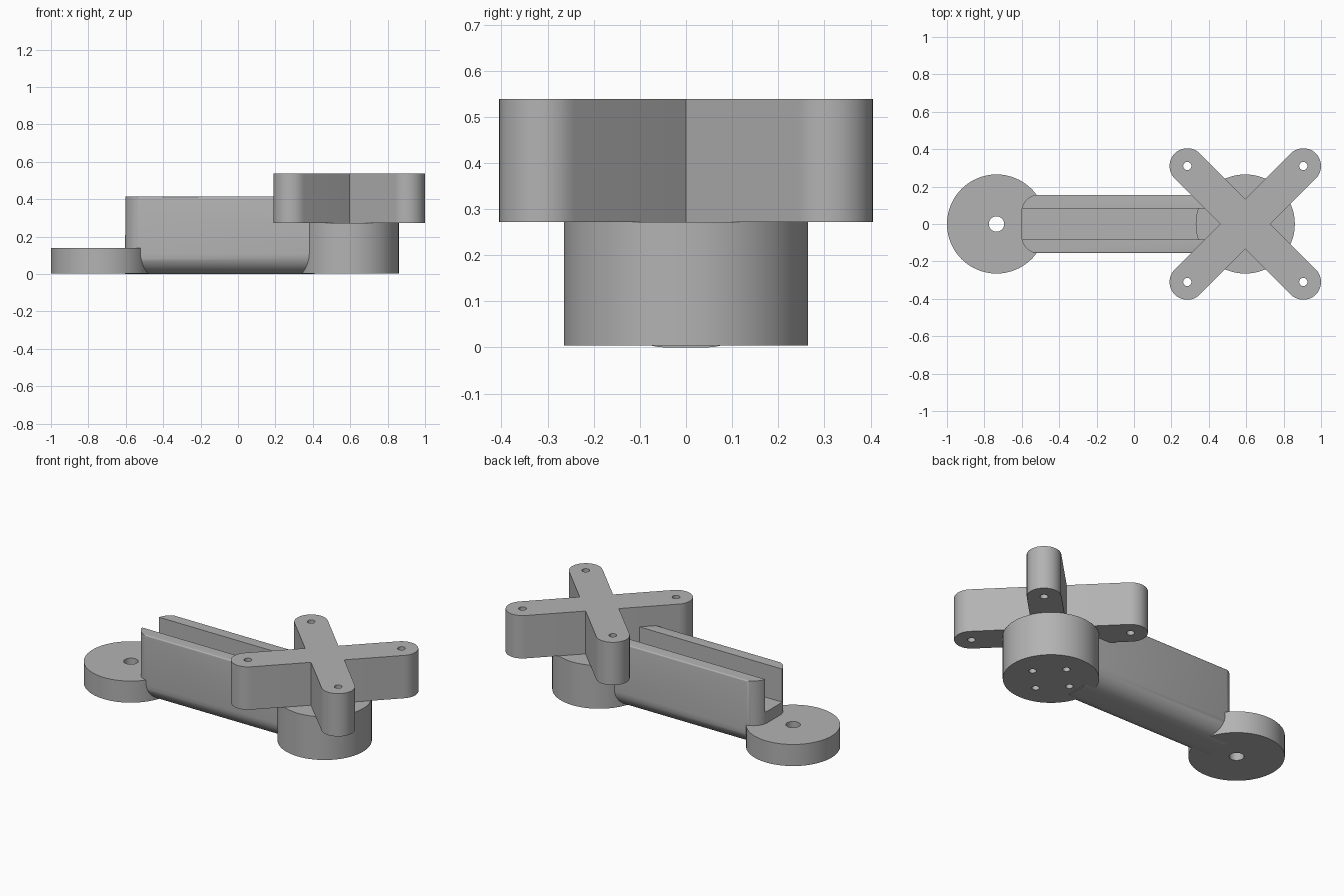
import bpy, bmesh
from math import pi, cos, sin, radians
from mathutils import Matrix, Vector

cube = bpy.data.objects.get("Cube")
if cube:
    bpy.data.objects.remove(cube, do_unlink=True)

grey = bpy.data.materials.new("plain grey")
grey.use_nodes = True
GREY = (0.45, 0.45, 0.45, 1)
grey.diffuse_color = GREY
grey.node_tree.nodes["Principled BSDF"].inputs["Base Color"].default_value = GREY

PIVOT = 0.595      # centre of the tall hub and cross
FOOT = -0.735      # centre of the low disc
SEAT = 0.272       # where the cross rests on the hub


def arc(cx, cy, r, a0, a1, n=12):
    """Points along an arc, angles in degrees."""
    steps = [radians(a0 + (a1 - a0) * i / n) for i in range(n + 1)]
    return [(cx + r * cos(a), cy + r * sin(a)) for a in steps]


def prism(name, outline, z0, z1, matrix=Matrix()):
    """Extrude a closed 2D outline from z0 to z1."""
    bm = bmesh.new()
    face = bm.faces.new([bm.verts.new((x, y, z0)) for x, y in outline])
    out = bmesh.ops.extrude_face_region(bm, geom=[face])
    top = [v for v in out["geom"] if isinstance(v, bmesh.types.BMVert)]
    bmesh.ops.translate(bm, verts=top, vec=(0, 0, z1 - z0))
    bm.transform(matrix)
    bmesh.ops.recalc_face_normals(bm, faces=bm.faces)
    mesh = bpy.data.meshes.new(name)
    bm.to_mesh(mesh)
    bm.free()
    mesh.materials.append(grey)
    obj = bpy.data.objects.new(name, mesh)
    bpy.context.collection.objects.link(obj)
    return obj


def disc(name, x, y, r, z0, z1, n=64):
    return prism(name, arc(x, y, r, 0, 360, n)[:-1], z0, z1)


def select(obj):
    bpy.ops.object.select_all(action="DESELECT")
    obj.select_set(True)
    bpy.context.view_layer.objects.active = obj


def combine(obj, tool, operation="DIFFERENCE"):
    """Apply a boolean and discard the tool."""
    mod = obj.modifiers.new("cut", "BOOLEAN")
    mod.operation, mod.object, mod.solver = operation, tool, "EXACT"
    select(obj)
    bpy.ops.object.modifier_apply(modifier=mod.name)
    bpy.data.objects.remove(tool, do_unlink=True)


def drill(obj, x, y, r, z0, z1):
    combine(obj, disc("drill", x, y, r, z0, z1, 24))


# Low disc with a through hole
foot = disc("foot_disc", FOOT, 0, 0.265, 0.004, 0.138)
drill(foot, FOOT, 0, 0.041, -0.1, 0.3)

# Tall hub with four screw holes in its underside
hub = disc("hub", PIVOT, 0, 0.265, 0.004, SEAT)
for i in range(4):
    a = i * pi / 2
    drill(hub, PIVOT + 0.132 * cos(a), 0.132 * sin(a), 0.021, -0.1, 0.2)

# Cross of four round-ended arms, outlined arm by arm
outline = []
R, REACH = 0.095, 0.31
for i in range(4):
    mid = 45 + 90 * i
    sx, sy = (1, -1, -1, 1)[i], (1, 1, -1, -1)[i]
    outline += arc(PIVOT + sx * REACH, sy * REACH, R, mid - 90, mid + 90, 20)
    a = radians(mid + 45)
    notch = R * 2 ** 0.5
    outline.append((PIVOT + notch * cos(a), notch * sin(a)))
cross = prism("cross_bracket", outline, SEAT, 0.538)
for sx in (-1, 1):
    for sy in (-1, 1):
        drill(cross, PIVOT + sx * REACH, sy * REACH, 0.022, 0.1, 0.7)

# Channel beam: rounded cross-section, rounded free end, open slot on top
W, TOP, END, B, E = 0.156, 0.415, -0.603, 0.11, 0.008
section = (arc(W - B, B, B, -90, 0) + arc(W - E, TOP - E, E, 0, 90, 4)
           + arc(E - W, TOP - E, E, 90, 180, 4) + arc(B - W, B, B, 180, 270))
# local x -> world y, local y -> world z, local z -> world x
lay = Matrix(((0, 0, 1, 0), (1, 0, 0, 0), (0, 1, 0, 0), (0, 0, 0, 1)))
beam = prism("channel_beam", section, -0.7, 0.42, lay)
P = 0.1
plan = (arc(END + P, 0.16 - P, P, 90, 180) + arc(END + P, P - 0.16, P, 180, 270)
        + [(0.41, -0.16), (0.41, 0.16)])
combine(beam, prism("beam_plan", plan, -0.1, 0.6), "INTERSECT")
S = 0.083
slot = prism("slot", [(-0.8, -S), (0.6, -S), (0.6, S), (-0.8, S)], 0.21, 0.6)
combine(beam, slot)

for obj in (foot, hub, cross, beam):
    select(obj)
    bpy.ops.object.shade_smooth_by_angle(angle=radians(30))
